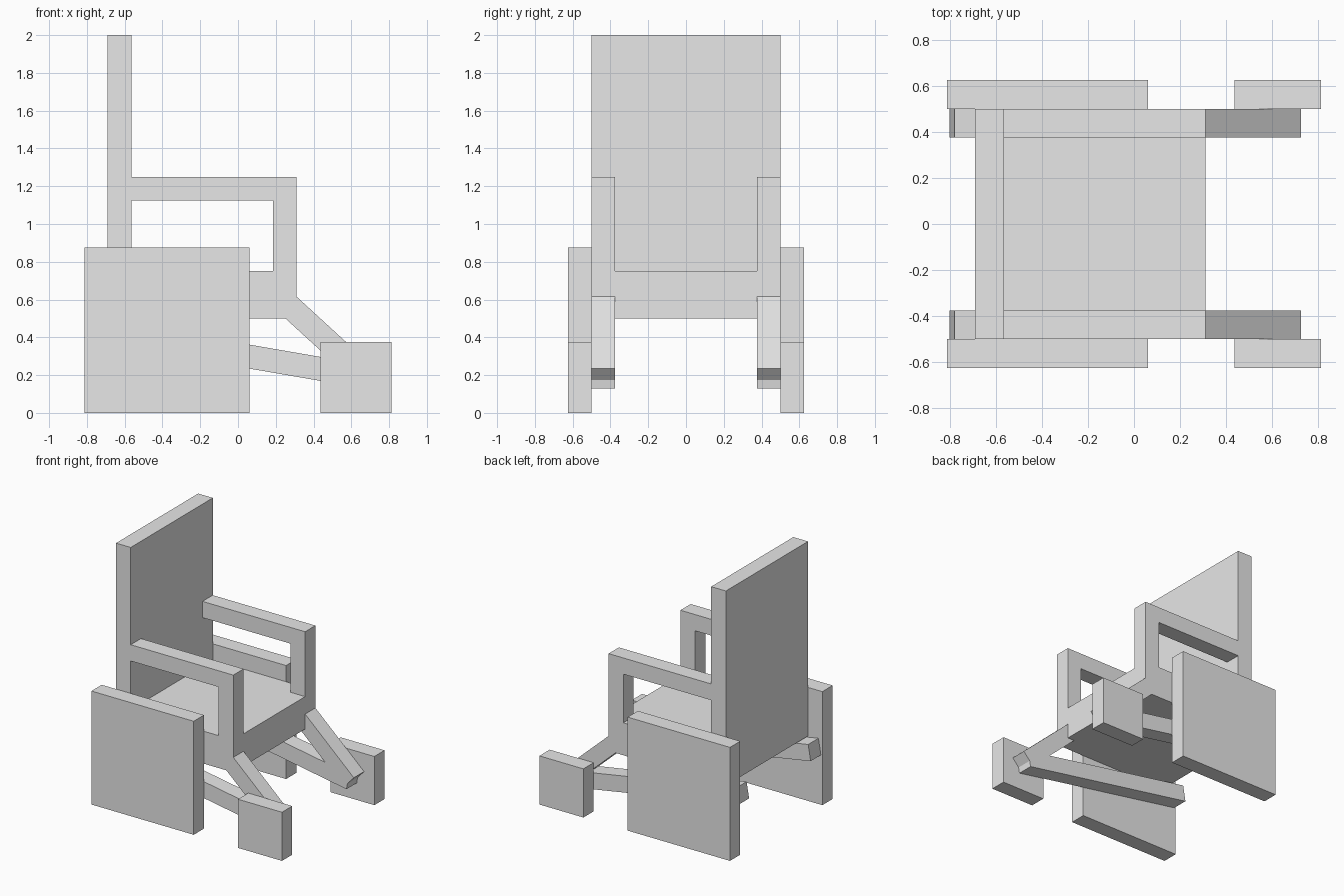
import bpy
import math

default = bpy.data.objects.get("Cube")
if default:
    bpy.data.objects.remove(default, do_unlink=True)

grey = bpy.data.materials.new("plain grey")
grey.use_nodes = True
colour = (0.8, 0.8, 0.8, 1)
grey.diffuse_color = colour
grey.node_tree.nodes["Principled BSDF"].inputs["Base Color"].default_value = colour

T = 0.125  # common board thickness


def block(name, centre, size, pitch=0.0):
    bpy.ops.mesh.primitive_cube_add(size=1, location=centre, rotation=(0, pitch, 0))
    obj = bpy.context.object
    obj.name = name
    obj.scale = size
    obj.data.materials.append(grey)
    return obj


def box(name, x, y, z):
    """Axis-aligned box from its ranges."""
    ranges = (x, y, z)
    return block(name, [sum(r) / 2 for r in ranges], [abs(r[1] - r[0]) for r in ranges])


def strut(name, start, end, y):
    """Square bar between two (x, z) points."""
    dx, dz = end[0] - start[0], end[1] - start[1]
    centre = ((start[0] + end[0]) / 2, y, (start[1] + end[1]) / 2)
    block(name, centre, (math.hypot(dx, dz), T, T), -math.atan2(dz, dx))


# Seat and backrest
box("seat", (-0.565, 0.31), (-0.5, 0.5), (0.5, 0.75))
box("backrest", (-0.69, -0.565), (-0.5, 0.5), (0.5, 2.0))

# Parts repeated on both sides
for side, s in (("left", 1), ("right", -1)):
    inner = (s * 0.375, s * 0.5)
    outer = (s * 0.5, s * 0.625)
    box(side + "_armrest", (-0.565, 0.31), inner, (1.125, 1.25))
    box(side + "_arm_post", (0.185, 0.31), inner, (0.75, 1.125))
    strut(side + "_leg_strut", (0.255, 0.581), (0.683, 0.189), s * 0.4375)
    strut(side + "_lower_rail", (-0.79, 0.445), (0.673, 0.192), s * 0.4375)
    box(side + "_large_wheel", (-0.8125, 0.06), outer, (0, 0.875))
    box(side + "_small_wheel", (0.4375, 0.8125), outer, (0, 0.375))
